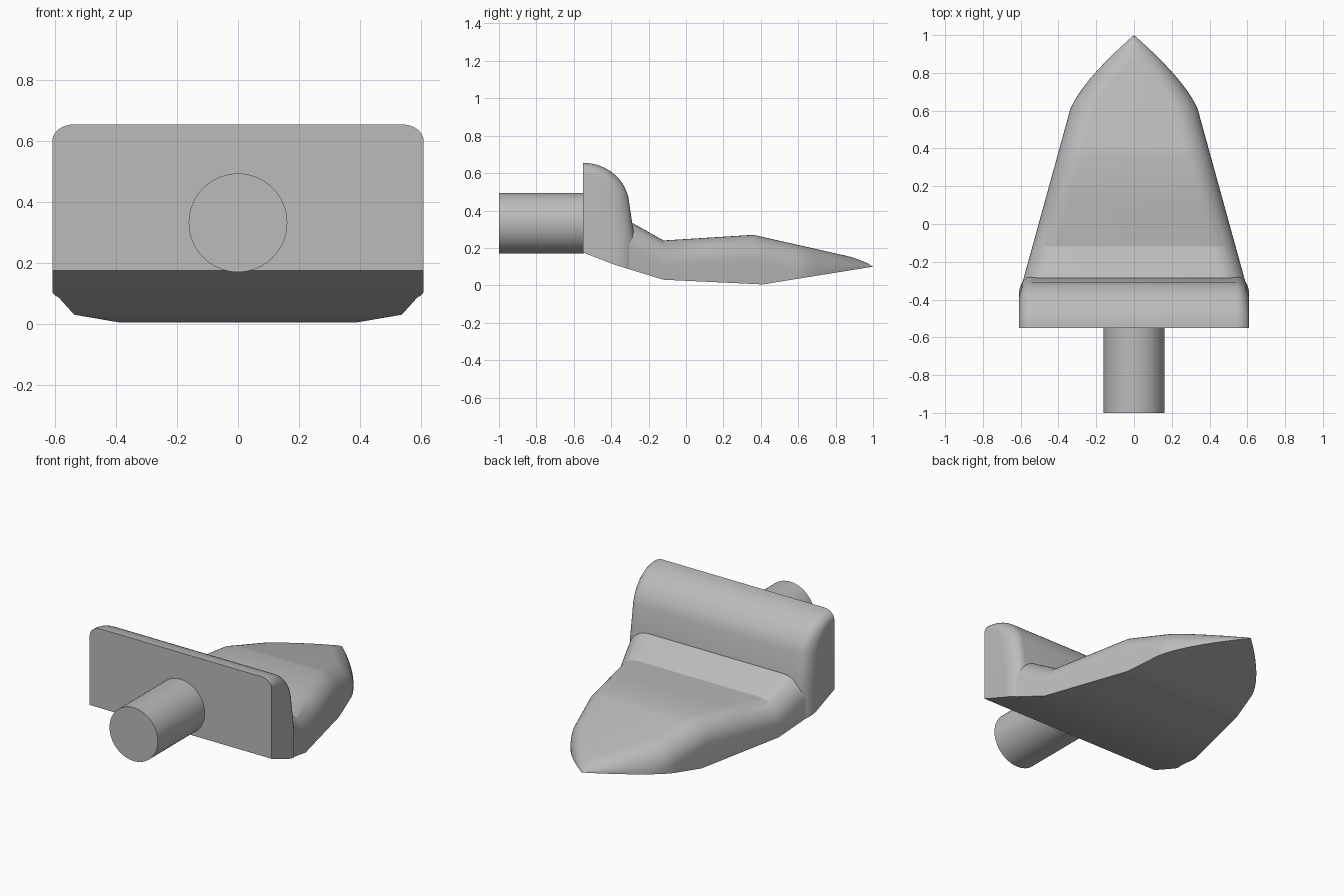
import bpy, bmesh
from math import sin, cos, pi, radians, sqrt

cube = bpy.data.objects.get("Cube")
if cube:
    bpy.data.objects.remove(cube, do_unlink=True)

metal = bpy.data.materials.new("grey metal")
metal.use_nodes = True
GREY = (0.5, 0.5, 0.5, 1)
metal.diffuse_color = GREY
metal.node_tree.nodes["Principled BSDF"].inputs["Base Color"].default_value = GREY


def interp(points, t):
    """Piecewise linear lookup in a list of (t, value) pairs."""
    for (a, u), (b, v) in zip(points, points[1:]):
        if t <= b:
            return u + (v - u) * (t - a) / (b - a)
    return points[-1][1]


def finish(bm, name):
    bmesh.ops.remove_doubles(bm, verts=bm.verts, dist=0.0005)
    bmesh.ops.recalc_face_normals(bm, faces=bm.faces)
    mesh = bpy.data.meshes.new(name)
    bm.to_mesh(mesh)
    bm.free()
    mesh.materials.append(metal)
    obj = bpy.data.objects.new(name, mesh)
    bpy.context.collection.objects.link(obj)
    bpy.ops.object.select_all(action="DESELECT")
    obj.select_set(True)
    bpy.context.view_layer.objects.active = obj
    bpy.ops.object.shade_smooth_by_angle(angle=radians(24))
    return obj


def loft(name, sections):
    """Skin a row of closed sections that share a point count."""
    bm = bmesh.new()
    rings = [[bm.verts.new(p) for p in s] for s in sections]
    n = len(rings[0])
    for a, b in zip(rings, rings[1:]):
        for i in range(n):
            j = (i + 1) % n
            bm.faces.new((a[i], a[j], b[j], b[i]))
    bm.faces.new(rings[0])
    bm.faces.new(rings[-1])
    return finish(bm, name)


# Blade: side profile, plan outline and rounded upper rim
BOTTOM = [(-0.55, 0.175), (-0.38, 0.11), (-0.12, 0.03), (0.41, 0.005), (1, 0.1)]
TOP = [(-0.55, 0.33), (-0.28, 0.33), (-0.12, 0.24), (0.36, 0.27), (0.87, 0.155), (1, 0.122)]
RIM = 0.13


def half_width(y):
    if y <= 0.58:
        return interp([(-0.38, 0.61), (0.58, 0.345)], y)
    return 0.345 * (1 - ((y - 0.58) / 0.42) ** 1.4)


def blade_section(y):
    w, low, high = half_width(y), interp(BOTTOM, y), interp(TOP, y)
    drop = min(RIM, high - low)
    side = [(w, low)]
    for k in range(11):
        d = min(RIM * (1 - cos(k * pi / 20)), w)
        rise = sqrt(max(0, 1 - (1 - d / RIM) ** 2))
        side.append((w - d, high - drop * (1 - rise)))
    return [(x, y, z) for x, z in side] + [(-x, y, z) for x, z in reversed(side)]


stations = [-0.38, -0.28, -0.12, 0.1, 0.36, 0.41, 0.5]
stations += [0.58 + 0.42 * k / 14 for k in range(15)]
loft("blade", [blade_section(y) for y in stations])


# Shoulder plate: side profile carried across, shrinking at the rounded ends
def plate_section(x, inset):
    back, top = inset, inset * 0.55
    pts = [(-0.55, 0.175), (-0.38, 0.11)]
    foot = -0.275 - back
    pts += [(foot, interp(BOTTOM, foot)), (foot, 0.25)]
    for k in range(13):
        a = radians(13) + k / 12 * radians(77)
        pts.append((-0.55 + (0.248 - back) * cos(a), 0.42 + (0.235 - top) * sin(a)))
    return [(x, y, z) for y, z in pts]


ROUND = 0.1
ends = [(0.61 - 0.07 * (1 - sin(k * pi / 16)), ROUND * (1 - cos(k * pi / 16))) for k in range(9)]
plate = [plate_section(-x, d) for x, d in reversed(ends)]
plate += [plate_section(x, d) for x, d in ends]
plate.sort(key=lambda s: s[0][0])
loft("shoulder_plate", plate)

# Round shank
bm = bmesh.new()
bmesh.ops.create_cone(bm, cap_ends=True, segments=64, radius1=0.162, radius2=0.162, depth=0.455)
for v in bm.verts:
    v.co = (v.co.x, v.co.z - 0.7725, v.co.y + 0.332)
finish(bm, "shank")
